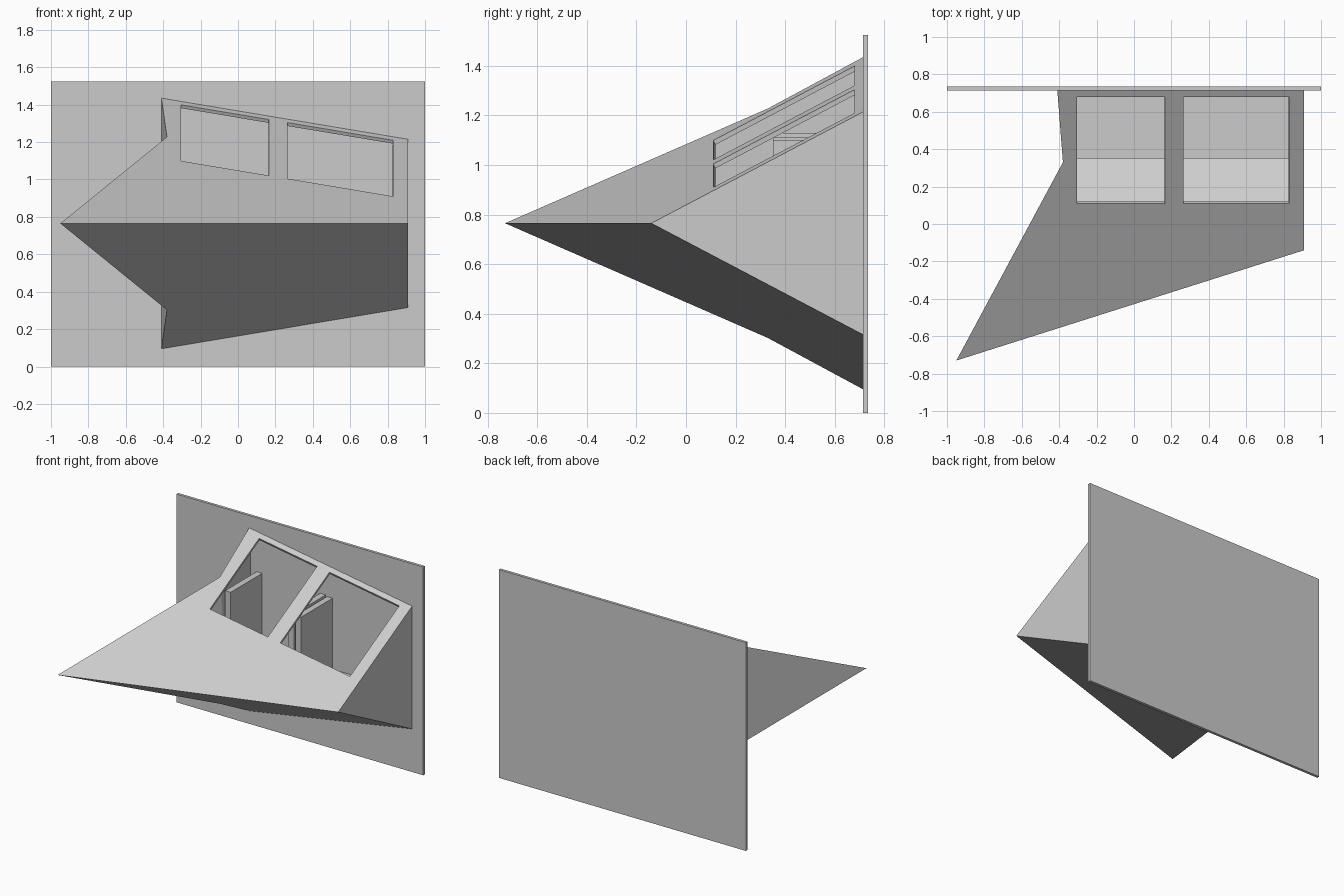
import bpy, bmesh

if "Cube" in bpy.data.objects:
    bpy.data.objects.remove(bpy.data.objects["Cube"])

MID = 0.765          # height of the horizontal symmetry plane


def box(name, x0, x1, y0, y1, z0, z1):
    bm = bmesh.new()
    bmesh.ops.create_cube(bm, size=1)
    for v in bm.verts:
        v.co = ((x0 + x1) / 2 + v.co.x * (x1 - x0),
                (y0 + y1) / 2 + v.co.y * (y1 - y0),
                (z0 + z1) / 2 + v.co.z * (z1 - z0))
    return finish(name, bm)


def finish(name, bm):
    me = bpy.data.meshes.new(name)
    bm.to_mesh(me)
    bm.free()
    ob = bpy.data.objects.new(name, me)
    bpy.context.collection.objects.link(ob)
    return ob


def slope(x, y):
    """Height of the sloping upper face."""
    return MID - 0.167 * (x - 0.91) + 0.526 * (y + 0.14)


# back wall panel
box("wall_panel", -1, 1, 0.715, 0.735, 0, 1.525)

# faceted canopy: tilted upper face with two windows, mirrored lower face, side walls
outline = [(-0.95, -0.73), (0.91, -0.14), (0.91, 0.715), (-0.41, 0.715), (-0.38, 0.33)]
windows = [(-0.305, 0.165), (0.265, 0.83)]
bm = bmesh.new()
top, low = [], []
for i, (x, y) in enumerate(outline):
    z = MID if i < 2 else slope(x, y)
    top.append(bm.verts.new((x, y, z)))
    low.append(top[-1] if i < 2 else bm.verts.new((x, y, 2 * MID - z)))
loops = [top]
for a, b in windows:
    loops.append([bm.verts.new((x, y, slope(x, y)))
                  for x, y in ((a, 0.11), (b, 0.11), (b, 0.68), (a, 0.68))])
edges = [bm.edges.new((l[i - 1], l[i])) for l in loops for i in range(len(l))]
bmesh.ops.triangle_fill(bm, edges=edges, use_beauty=True, normal=(0.14, -0.46, 0.87))
bmesh.ops.dissolve_limit(bm, angle_limit=0.002, verts=[], edges=bm.edges[:])
bm.faces.new(low[::-1])
bm.faces.new((top[1], low[2], top[2]))
bm.faces.new((top[3], low[3], low[4], top[4]))
bm.faces.new((top[4], low[4], top[0]))
bmesh.ops.recalc_face_normals(bm, faces=bm.faces[:])
if max(bm.faces, key=lambda f: f.calc_center_median().z).normal.z < 0:
    bmesh.ops.reverse_faces(bm, faces=bm.faces[:])
canopy = finish("canopy_shell", bm)
mod = canopy.modifiers.new("thickness", "SOLIDIFY")
mod.thickness = 0.02
mod.offset = -1

# open-fronted cubby under each window: two side boards and a floor
T = 0.045
for n, ((a, b), zl, zr) in enumerate(zip(windows, (1.13, 1.10), (1.11, 0.98)), 1):
    box(f"cubby_{n}_left_board", a - T, a, 0.35, 0.715, 0.54, zl)
    box(f"cubby_{n}_right_board", b, b + T, 0.35, 0.715, 0.54, zr)
    box(f"cubby_{n}_floor", a, b, 0.35, 0.715, 0.54, 0.58)
